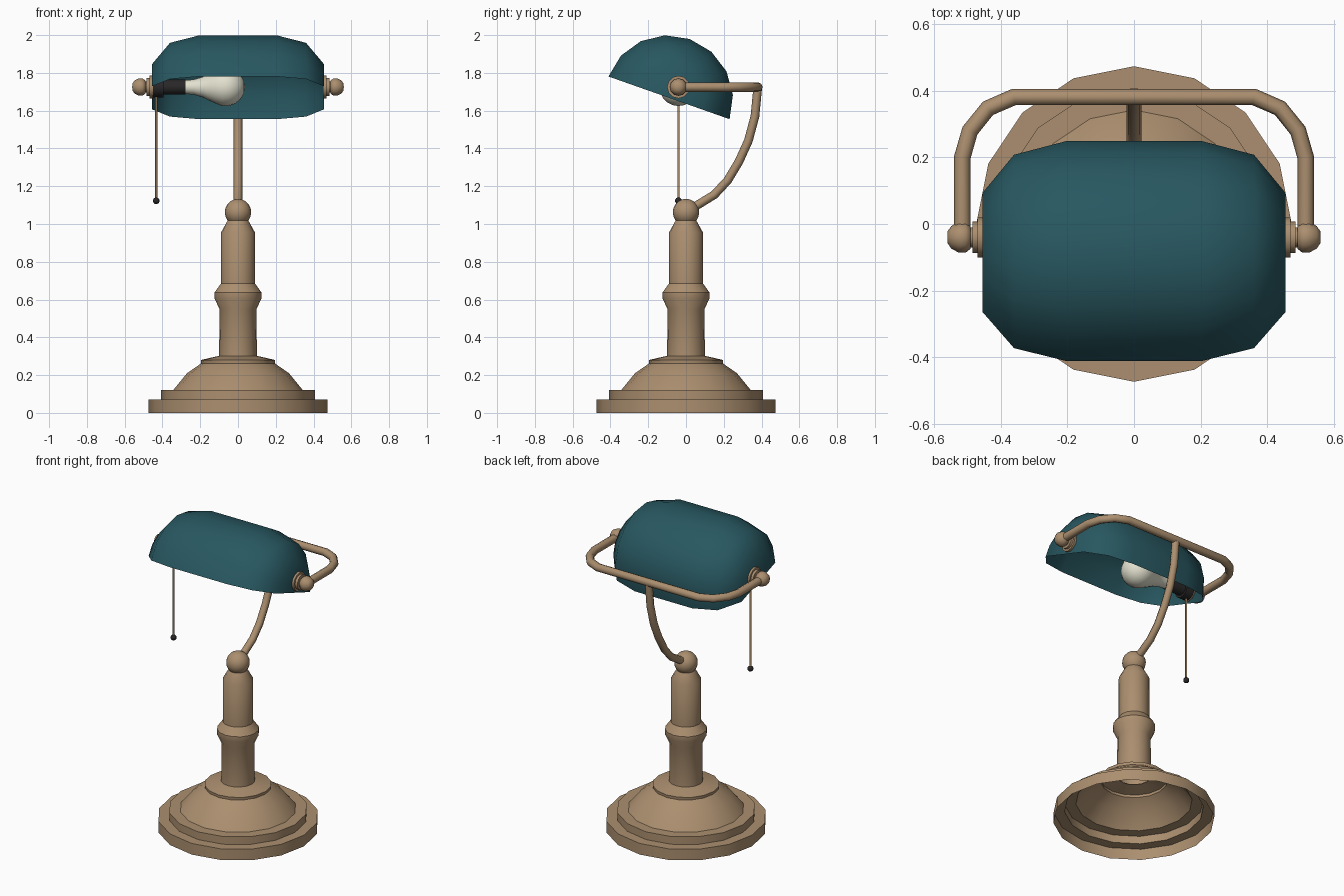
import bpy, bmesh, math
from mathutils import Matrix, Vector

if "Cube" in bpy.data.objects:
    bpy.data.objects.remove(bpy.data.objects["Cube"])


def material(name, rgb):
    m = bpy.data.materials.new(name)
    m.diffuse_color = (*rgb, 1)
    m.use_nodes = True
    m.node_tree.nodes["Principled BSDF"].inputs["Base Color"].default_value = m.diffuse_color
    return m


BRASS = material("aged brass", (0.41, 0.275, 0.16))
TEAL = material("teal shade", (0.021, 0.096, 0.118))
GLASS = material("cream glass", (0.76, 0.75, 0.62))
DARK = material("dark fitting", (0.022, 0.02, 0.02))


def finish(name, mesh, mat, angle=35):
    mesh.materials.clear()
    mesh.materials.append(mat)
    ob = bpy.data.objects.new(name, mesh)
    bpy.context.collection.objects.link(ob)
    bpy.ops.object.select_all(action='DESELECT')
    ob.select_set(True)
    bpy.context.view_layer.objects.active = ob
    bpy.ops.object.shade_smooth_by_angle(angle=math.radians(angle))
    return ob


def loft(name, rings, mat, closed, caps=(False, False), angle=35):
    """Skin a list of rings of points."""
    bm = bmesh.new()
    vs = [[bm.verts.new(p) for p in ring] for ring in rings]
    n = len(vs[0])
    for a, b in zip(vs, vs[1:]):
        for i in range(n if closed else n - 1):
            j = (i + 1) % n
            bm.faces.new((a[i], a[j], b[j], b[i]))
    for cap, ring in zip(caps, (vs[0], vs[-1])):
        if cap:
            bm.faces.new(ring)
    bmesh.ops.remove_doubles(bm, verts=bm.verts, dist=1e-5)
    bmesh.ops.recalc_face_normals(bm, faces=bm.faces)
    me = bpy.data.meshes.new(name)
    bm.to_mesh(me)
    bm.free()
    return finish(name, me, mat, angle)


def lathe(name, profile, mat, sides=16, matrix=Matrix(), caps=(False, False), angle=35):
    """Turn (radius, height) pairs around the matrix's z axis."""
    rings = [[matrix @ Vector((r * math.cos(2 * math.pi * i / sides),
                               r * math.sin(2 * math.pi * i / sides), h))
              for i in range(sides)] for r, h in profile]
    return loft(name, rings, mat, True, caps, angle)


def ball(name, loc, r, mat, seg=16, rings=10):
    bm = bmesh.new()
    bmesh.ops.create_uvsphere(bm, u_segments=seg, v_segments=rings, radius=r,
                              matrix=Matrix.Translation(loc))
    me = bpy.data.meshes.new(name)
    bm.to_mesh(me)
    bm.free()
    return finish(name, me, mat, 60)


def tube(name, pts, r, mat):
    cu = bpy.data.curves.new(name, 'CURVE')
    cu.dimensions = '3D'
    cu.bevel_depth, cu.bevel_resolution, cu.use_fill_caps = r, 2, True
    sp = cu.splines.new('POLY')
    sp.points.add(len(pts) - 1)
    for p, co in zip(sp.points, pts):
        p.co = (*co, 1)
    tmp = bpy.data.objects.new(name + "_path", cu)
    bpy.context.collection.objects.link(tmp)
    dg = bpy.context.evaluated_depsgraph_get()
    me = bpy.data.meshes.new_from_object(tmp.evaluated_get(dg))
    bpy.data.objects.remove(tmp)
    return finish(name, me, mat, 50)


PY, PZ = -0.04, 1.725      # shade pivot axis

# Hollow stepped base and turned stem
lathe("base", [(0.473, 0), (0.473, 0.072), (0.408, 0.072), (0.408, 0.122), (0.342, 0.122),
               (0.27, 0.21), (0.195, 0.262), (0.197, 0.28), (0.1, 0.302)], BRASS)
lathe("stem", [(0.1, 0.295), (0.098, 0.55), (0.124, 0.605), (0.124, 0.638), (0.09, 0.685),
               (0.09, 0.955), (0.055, 1.018), (0, 1.018)], BRASS)
ball("stem_ball", (0, 0, 1.063), 0.07, BRASS)

# Curved arm and the yoke that carries the shade
arm = [(0.0, 1.07), (0.06, 1.1), (0.15, 1.155), (0.22, 1.23), (0.28, 1.33),
       (0.33, 1.44), (0.365, 1.57), (0.38, 1.725)]
tube("arm", [(0, y, z) for y, z in arm], 0.023, BRASS)
half = [(0.515, PY), (0.515, 0.2), (0.492, 0.28), (0.438, 0.347), (0.36, 0.381)]
yoke = half + [(-x, y) for x, y in reversed(half)]
tube("yoke", [(x, y, PZ) for x, y in yoke], 0.025, BRASS)

# Shade: half-round sections shrinking toward flat ends, tilted forward
tilt = Matrix.Translation((0, -0.09, 1.668)) @ Matrix.Rotation(math.radians(-19.4), 4, 'X')
sections = [(-0.455, 0.54), (-0.36, 0.88), (-0.205, 1), (0.205, 1), (0.36, 0.88), (0.455, 0.54)]
loft("shade", [[tilt @ Vector((x, 0.34 * s * math.cos(math.pi * i / 8),
                               0.33 * s * math.sin(math.pi * i / 8))) for i in range(9)]
               for x, s in sections], TEAL, False, (True, True), 50)

# Pivot washers and knobs on both ends
for side, sx in (("left", -1), ("right", 1)):
    mat = Matrix.Translation((0, PY, PZ)) @ Matrix.Rotation(sx * math.pi / 2, 4, 'Y')
    lathe(side + "_washer", [(0.06, 0.45), (0.06, 0.469), (0.047, 0.469), (0.047, 0.485),
                             (0.03, 0.485), (0.03, 0.505)], BRASS, 12, mat, (True, True))
    lathe(side + "_knob", [(0, 0.488), (0.034, 0.49), (0.046, 0.505), (0.046, 0.525),
                           (0.034, 0.548), (0.018, 0.559), (0, 0.56)], BRASS, 12, mat, angle=60)

# Socket and bulb lie along the pivot axis
along_x = Matrix.Translation((0, PY, PZ)) @ Matrix.Rotation(math.pi / 2, 4, 'Y')
lathe("socket", [(0.054, -0.452), (0.054, -0.395), (0.04, -0.395), (0.04, -0.278)],
      DARK, 16, along_x, (True, True))
arc = [(0.102 * math.sin(a), -0.065 - 0.102 * math.cos(a))
       for a in (math.radians(d) for d in range(60, 181, 20))]
lathe("bulb", [(0.036, -0.28), (0.04, -0.235), (0.055, -0.185), (0.075, -0.145)] + arc,
      GLASS, 20, along_x, angle=60)

# Pull chain with a dark bead
tube("pull_chain", [(-0.433, PY, 1.69), (-0.433, PY, 1.125)], 0.006, BRASS)
ball("pull_bead", (-0.433, PY, 1.123), 0.018, DARK, 10, 8)
